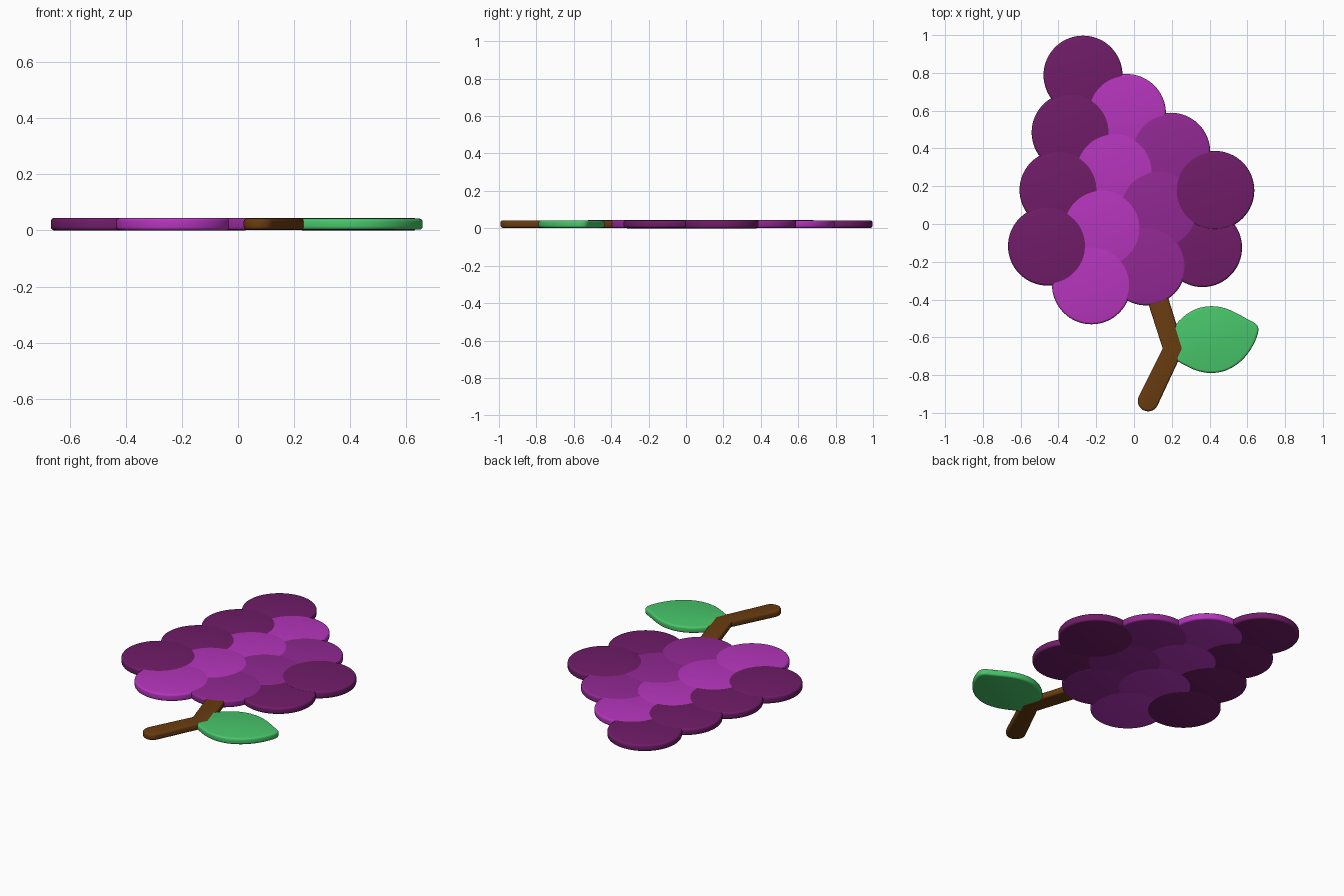
import bpy, bmesh
from math import sin, cos, pi, radians, atan2
from mathutils import Vector

if "Cube" in bpy.data.objects:
    bpy.data.objects.remove(bpy.data.objects["Cube"])

H = 0.045      # plate thickness
STEP = 0.0002  # tiny stagger so overlapping plates layer cleanly


def material(name, hex_rgb):
    lin = [((c / 255 + 0.055) / 1.055) ** 2.4 for c in hex_rgb]
    m = bpy.data.materials.new(name)
    m.diffuse_color = (*lin, 1)
    m.use_nodes = True
    m.node_tree.nodes["Principled BSDF"].inputs["Base Color"].default_value = m.diffuse_color
    return m


DARK = material("dark_purple", (112, 28, 104))
MID = material("mid_purple", (145, 40, 147))
BRIGHT = material("bright_purple", (182, 53, 189))
BROWN = material("brown", (105, 60, 16))
GREEN = material("green", (72, 198, 106))


def plate(name, pts, mat, layer):
    """Flat outline extruded into a plate with softly rounded rims."""
    z0, z1 = (14 - layer) * STEP, H + (layer - 14) * STEP
    bm = bmesh.new()
    face = bm.faces.new([bm.verts.new((x, y, z0)) for x, y in pts])
    top = bmesh.ops.extrude_face_region(bm, geom=[face])["geom"]
    for v in top:
        if isinstance(v, bmesh.types.BMVert):
            v.co.z = z1
    bmesh.ops.recalc_face_normals(bm, faces=bm.faces)
    rims = [e for e in bm.edges if abs(e.verts[0].co.z - e.verts[1].co.z) < 1e-6]
    bmesh.ops.bevel(bm, geom=rims, offset=0.012, segments=4, profile=0.5,
                    affect='EDGES', clamp_overlap=True)
    me = bpy.data.meshes.new(name)
    bm.to_mesh(me)
    bm.free()
    me.materials.append(mat)
    ob = bpy.data.objects.new(name, me)
    bpy.context.collection.objects.link(ob)
    bpy.context.view_layer.objects.active = ob
    ob.select_set(True)
    bpy.ops.object.shade_smooth_by_angle(angle=radians(35))
    ob.select_set(False)
    return ob


def arc(cx, cy, r, a0, a1, n):
    return [(cx + r * cos(a0 + (a1 - a0) * i / n),
             cy + r * sin(a0 + (a1 - a0) * i / n)) for i in range(n + 1)]


def bezier(p0, p1, p2, p3, n=12):
    p0, p1, p2, p3 = map(Vector, (p0, p1, p2, p3))
    return [tuple(p0 * (1 - t) ** 3 + p1 * 3 * t * (1 - t) ** 2
                  + p2 * 3 * t * t * (1 - t) + p3 * t ** 3)
            for t in (i / n for i in range(n))]


# grapes, listed from lowest to topmost layer
grapes = [
    (0.363, -0.125, DARK), (-0.27, 0.788, DARK), (-0.04, 0.585, BRIGHT),
    (-0.333, 0.485, DARK), (0.195, 0.38, MID), (-0.105, 0.275, BRIGHT),
    (-0.397, 0.18, DARK), (0.13, 0.075, MID), (0.065, -0.222, MID),
    (-0.17, -0.025, BRIGHT), (-0.225, -0.322, BRIGHT),
    (-0.458, -0.117, DARK), (0.428, 0.178, DARK),
]
for i, (x, y, mat) in enumerate(grapes):
    plate(f"grape_{i + 1}", arc(x, y, 0.209, 0, 2 * pi, 64)[:-1], mat, i + 2)

# bent stem: rounded ends with a mitred elbow
A, B, R = (0.12, -0.38), (0.075, -0.937), 0.055
up = atan2(A[1] + 0.66, A[0] - 0.207)
down = atan2(B[1] + 0.66, B[0] - 0.207)
stem = [(0.265, -0.66)]
stem += arc(*A, R, up - pi / 2, up + pi / 2, 14)
stem += [(0.152, -0.66)]
stem += arc(*B, R, down - pi / 2, down + pi / 2, 14)
plate("stem", stem, BROWN, 1)

# leaf: half outline from left tip to right tip, then its half-turn copy
half = (bezier((0.165, -0.64), (0.20, -0.53), (0.29, -0.435), (0.41, -0.435))
        + bezier((0.41, -0.435), (0.50, -0.435), (0.56, -0.485), (0.635, -0.522), 10)
        + bezier((0.635, -0.522), (0.655, -0.532), (0.665, -0.55), (0.655, -0.582), 6))
cx, cy = 0.41, -0.612
leaf = half + [(2 * cx - x, 2 * cy - y) for x, y in half]
leaf = leaf[::-1]
plate("leaf", leaf, GREEN, 0)
